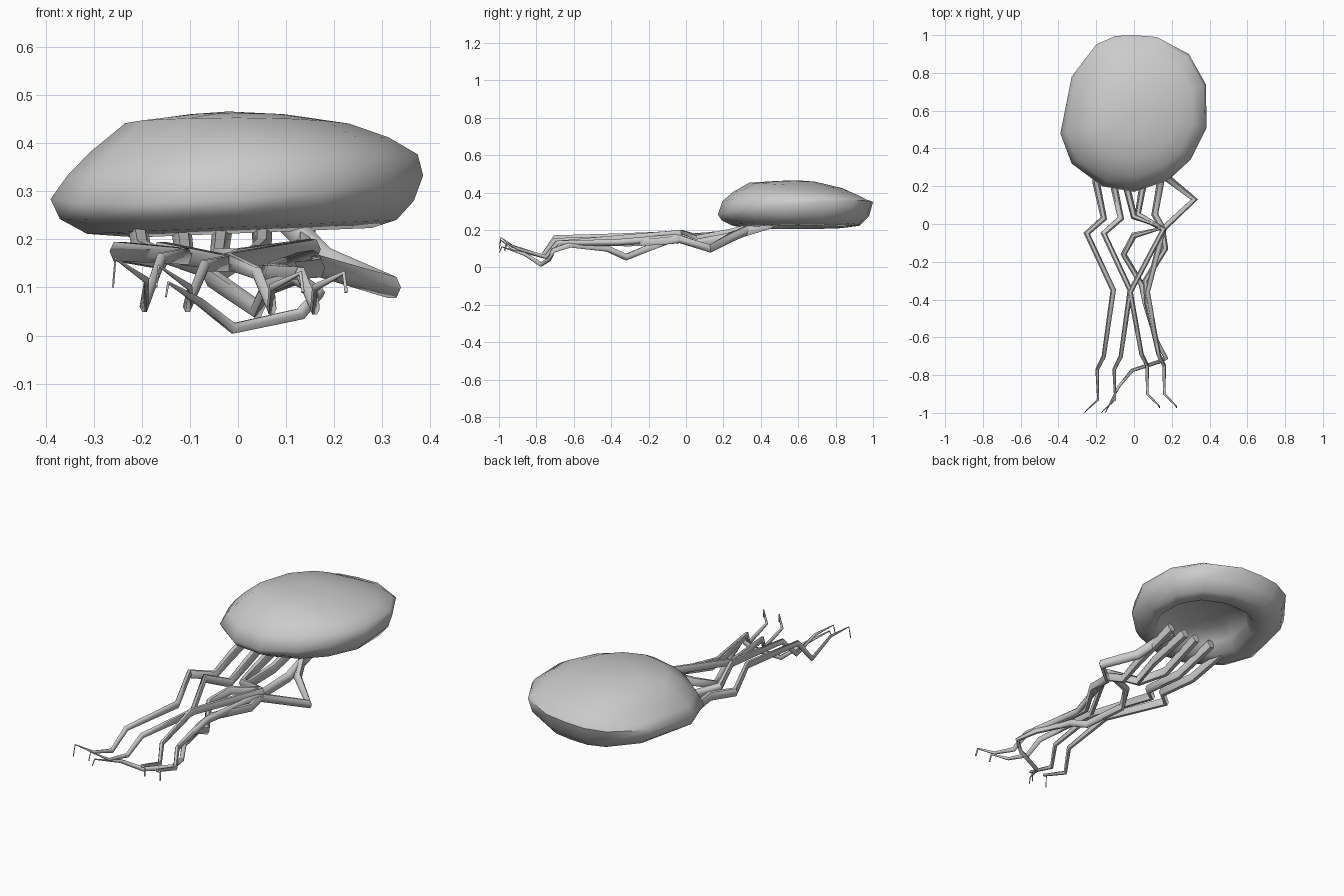
import bpy, bmesh, math
from mathutils import Vector

grey = bpy.data.materials.new("pale_grey")
grey.diffuse_color = (0.6, 0.6, 0.6, 1)


def finish(name, bm, angle):
    bmesh.ops.recalc_face_normals(bm, faces=bm.faces)
    me = bpy.data.meshes.new(name)
    bm.to_mesh(me)
    bm.free()
    me.materials.append(grey)
    ob = bpy.data.objects.new(name, me)
    bpy.context.collection.objects.link(ob)
    bpy.ops.object.select_all(action='DESELECT')
    ob.select_set(True)
    bpy.context.view_layer.objects.active = ob
    bpy.ops.object.shade_smooth_by_angle(angle=math.radians(angle))
    return ob


def skin(bm, rings):
    for a, b in zip(rings, rings[1:]):
        n = len(a)
        for i in range(n):
            bm.faces.new((a[i], a[(i + 1) % n], b[(i + 1) % n], b[i]))


# Bell: an irregular outline scaled through a domed profile with a hollow underside
CY = 0.59
outline = [(0, 1.0), (0.12, 0.99), (0.29, 0.90), (0.38, 0.74), (0.385, 0.51),
           (0.30, 0.34), (0.18, 0.23), (0, 0.17), (-0.17, 0.20), (-0.33, 0.32),
           (-0.39, 0.48), (-0.33, 0.78), (-0.20, 0.95), (-0.10, 0.995)]
# scale, height, tilt along x, tilt along y, x shift
profile = [(0.25, 0.460, 0.0, -0.02, 0), (0.60, 0.438, 0.0, -0.06, 0),
           (0.80, 0.395, 0.05, -0.03, 0.005), (0.94, 0.355, 0.06, 0.0, 0.012),
           (1.00, 0.316, 0.06, 0.08, 0), (0.95, 0.264, 0.05, 0.03, 0),
           (0.83, 0.226, 0.045, 0.0, 0.01), (0.63, 0.214, 0.04, 0.0, 0.035),
           (0.56, 0.262, 0.0, 0.0, 0.035), (0.36, 0.300, 0.0, 0.0, 0.035)]
bm = bmesh.new()
rings = [[bm.verts.new((x * s + dx, CY + (y - CY) * s,
                        z + tx * x * s + ty * (y - CY) * s))
          for x, y in outline] for s, z, tx, ty, dx in profile]
skin(bm, rings)
for ring, c in ((rings[0], (-0.02, CY, 0.466)), (rings[-1], (0.035, CY, 0.312))):
    tip = bm.verts.new(c)
    for i in range(len(ring)):
        bm.faces.new((ring[i], ring[(i + 1) % len(ring)], tip))
finish("bell", bm, 75)


# Tentacles: kinked, tapering six-sided tubes, taller than wide
def radius(y):
    keys = [(0.5, 0.023), (0.0, 0.019), (-0.7, 0.012), (-0.93, 0.006), (-1.0, 0.002)]
    for (y0, r0), (y1, r1) in zip(keys, keys[1:]):
        if y >= y1:
            return r0 + (r1 - r0) * min(1, max(0, (y0 - y) / (y0 - y1)))
    return 0.002


def tentacle(name, path, sides=6):
    pts = [Vector(p) for p in path]
    bm = bmesh.new()
    rings = []
    for i, p in enumerate(pts):
        d0 = (p - pts[max(i - 1, 0)]).normalized()
        d1 = (pts[min(i + 1, len(pts) - 1)] - p).normalized()
        d = (d0 + d1).normalized()
        u = d.cross(Vector((0, 0, 1))).normalized()
        v = u.cross(d)
        r = radius(p.y)
        rings.append([bm.verts.new(p + r * (0.95 * math.cos(a) * u + 1.25 * math.sin(a) * v))
                      for a in (2 * math.pi * k / sides for k in range(sides))])
    skin(bm, rings)
    bm.faces.new(rings[0])
    bm.faces.new(rings[-1])
    finish(name, bm, 65)


# The two left tentacles and the two right ones repeat with a side shift
def left(dx, dz):
    return [(-0.21 + dx, 0.46, 0.235), (-0.20 + dx, 0.22, 0.16 + dz),
            (-0.16 + dx, 0.03, 0.145 + dz), (-0.25 + dx, -0.05, 0.175),
            (-0.11 + dx, -0.35, 0.15 + dz), (-0.16 + dx, -0.70, 0.145 + dz),
            (-0.195 + dx, -0.77, 0.06), (-0.19 + dx, -0.93, 0.10 + dz),
            (-0.255 + dx, -0.99, 0.145 + dz), (-0.26 + dx, -0.998, 0.10)]


def right(dx, dz):
    return [(0.05 + dx, 0.46, 0.235), (0.05 + dx, 0.22, 0.16 + dz),
            (0.02 + dx, 0.05, 0.13 + dz), (0.155, -0.03, 0.16 + dz),
            (-0.02 + dx, -0.36, 0.135 + dz), (0.04 + dx, -0.69, 0.13),
            (0.07 + dx, -0.75, 0.055), (0.07 + dx, -0.90, 0.10),
            (0.13 + dx, -0.96, 0.13), (0.135 + dx, -0.97, 0.09)]


tentacle("left_outer_tentacle", left(0, 0.015))
tentacle("left_inner_tentacle", left(0.09, 0))
tentacle("right_inner_tentacle", right(0, 0.02))
tentacle("right_outer_tentacle", right(0.09, 0))
# Two stray arms with wider swings
tentacle("bent_right_arm", [
    (0.10, 0.42, 0.24), (0.18, 0.24, 0.16), (0.32, 0.13, 0.10), (0.15, -0.03, 0.15),
    (0.165, -0.13, 0.14), (0.06, -0.30, 0.13), (0.07, -0.42, 0.13), (0.13, -0.69, 0.13)])
tentacle("looping_arm", [
    (-0.03, 0.45, 0.24), (-0.04, 0.20, 0.16), (0.0, 0.04, 0.16), (0.15, -0.02, 0.18),
    (0.0, -0.06, 0.16), (-0.055, -0.16, 0.12), (0.04, -0.32, 0.055), (0.06, -0.42, 0.10),
    (0.12, -0.62, 0.12), (0.17, -0.71, 0.09), (0.13, -0.73, 0.045), (-0.01, -0.775, 0.015),
    (-0.08, -0.86, 0.07), (-0.145, -0.985, 0.11), (-0.15, -0.998, 0.08)])
